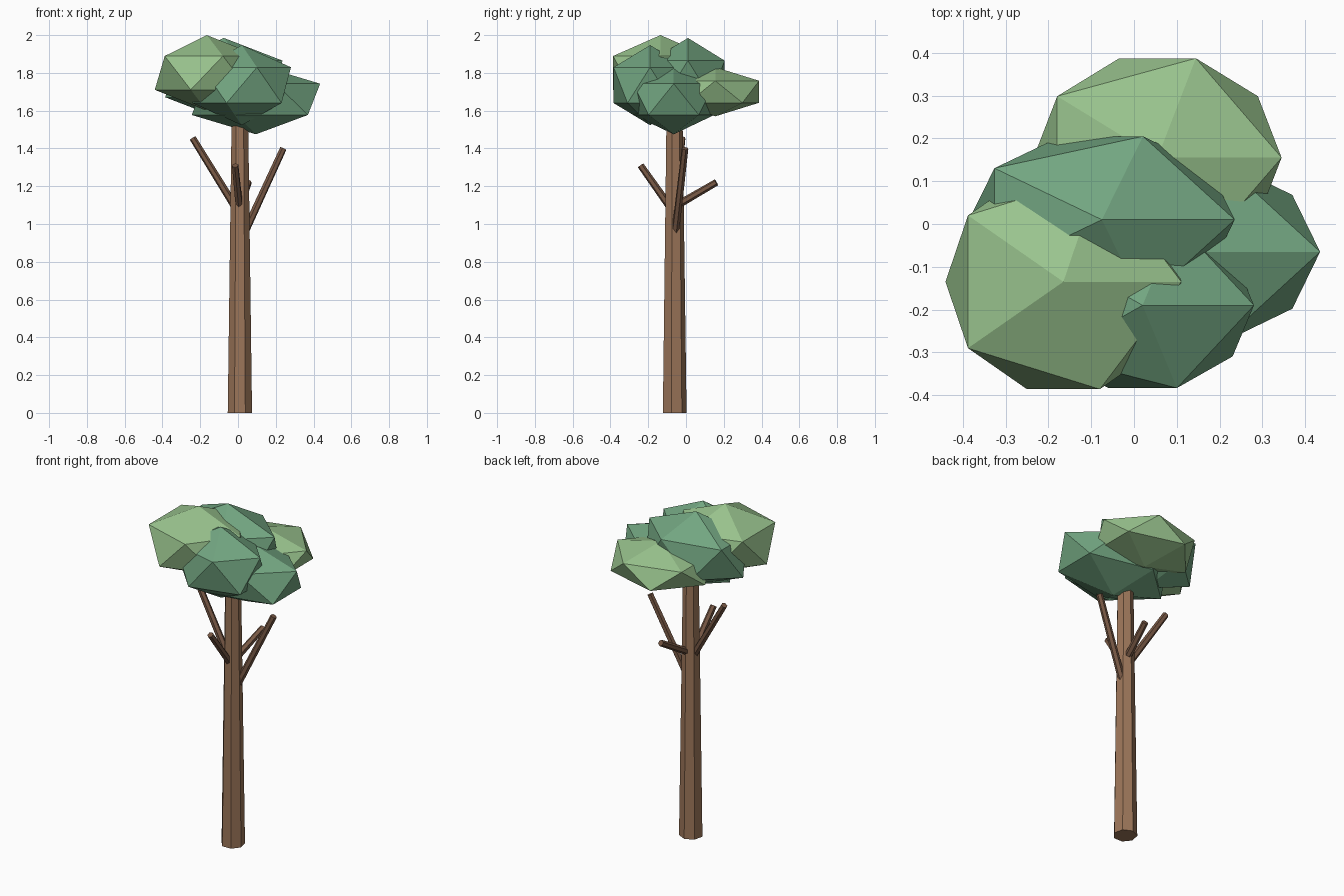
import bpy
from mathutils import Vector

if "Cube" in bpy.data.objects:
    bpy.data.objects.remove(bpy.data.objects["Cube"])


def material(name, rgb):
    m = bpy.data.materials.new(name)
    m.diffuse_color = (*rgb, 1)
    m.use_nodes = True
    m.node_tree.nodes["Principled BSDF"].inputs["Base Color"].default_value = m.diffuse_color
    return m


BARK = material("bark", (0.33, 0.18, 0.10))
TWIG = material("dark_bark", (0.19, 0.10, 0.06))
LIGHT = material("light_leaf", (0.32, 0.55, 0.27))
DARK = material("dark_leaf", (0.17, 0.38, 0.22))


def limb(name, start, end, r1, r2, sides, mat):
    """Tapered flat-sided cylinder between two points."""
    a, b = Vector(start), Vector(end)
    d = b - a
    bpy.ops.mesh.primitive_cone_add(vertices=sides, radius1=r1, radius2=r2,
                                    depth=d.length, location=(a + b) / 2)
    ob = bpy.context.object
    if d.xy.length > 1e-6:
        ob.rotation_euler = d.to_track_quat('Z', 'Y').to_euler()
    ob.name = name
    ob.data.materials.append(mat)


def leaf_clump(name, centre, radii, mat):
    """Squashed 20-sided ball of leaves."""
    bpy.ops.mesh.primitive_ico_sphere_add(subdivisions=1, radius=1, location=centre)
    ob = bpy.context.object
    ob.scale = radii
    ob.name = name
    ob.data.materials.append(mat)


# Trunk
CX, CY = 0.01, -0.063
limb("trunk", (CX, CY, 0), (CX, CY, 1.7), 0.066, 0.043, 7, BARK)

# Bare branches: start height on the trunk axis, then tip
for name, z, tip in [
    ("left_branch", 1.05, (-0.24, -0.02, 1.455)),
    ("right_branch", 0.90, (0.24, -0.005, 1.40)),
    ("front_branch", 1.06, (-0.015, -0.24, 1.31)),
    ("back_branch", 1.09, (0.055, 0.16, 1.22)),
]:
    limb(name, (CX, CY, z), tip, 0.021, 0.018, 6, TWIG)

# Crown
leaf_clump("top_left_leaves", (-0.165, -0.135, 1.80), (0.308, 0.295, 0.20), LIGHT)
leaf_clump("back_leaves", (0.055, 0.155, 1.70), (0.324, 0.273, 0.13), LIGHT)
leaf_clump("top_back_leaves", (-0.075, 0.01, 1.768), (0.347, 0.229, 0.217), DARK)
leaf_clump("front_leaves", (0.02, -0.19, 1.735), (0.291, 0.227, 0.212), DARK)
leaf_clump("lower_right_leaves", (0.095, -0.065, 1.66), (0.38, 0.253, 0.185), DARK)
